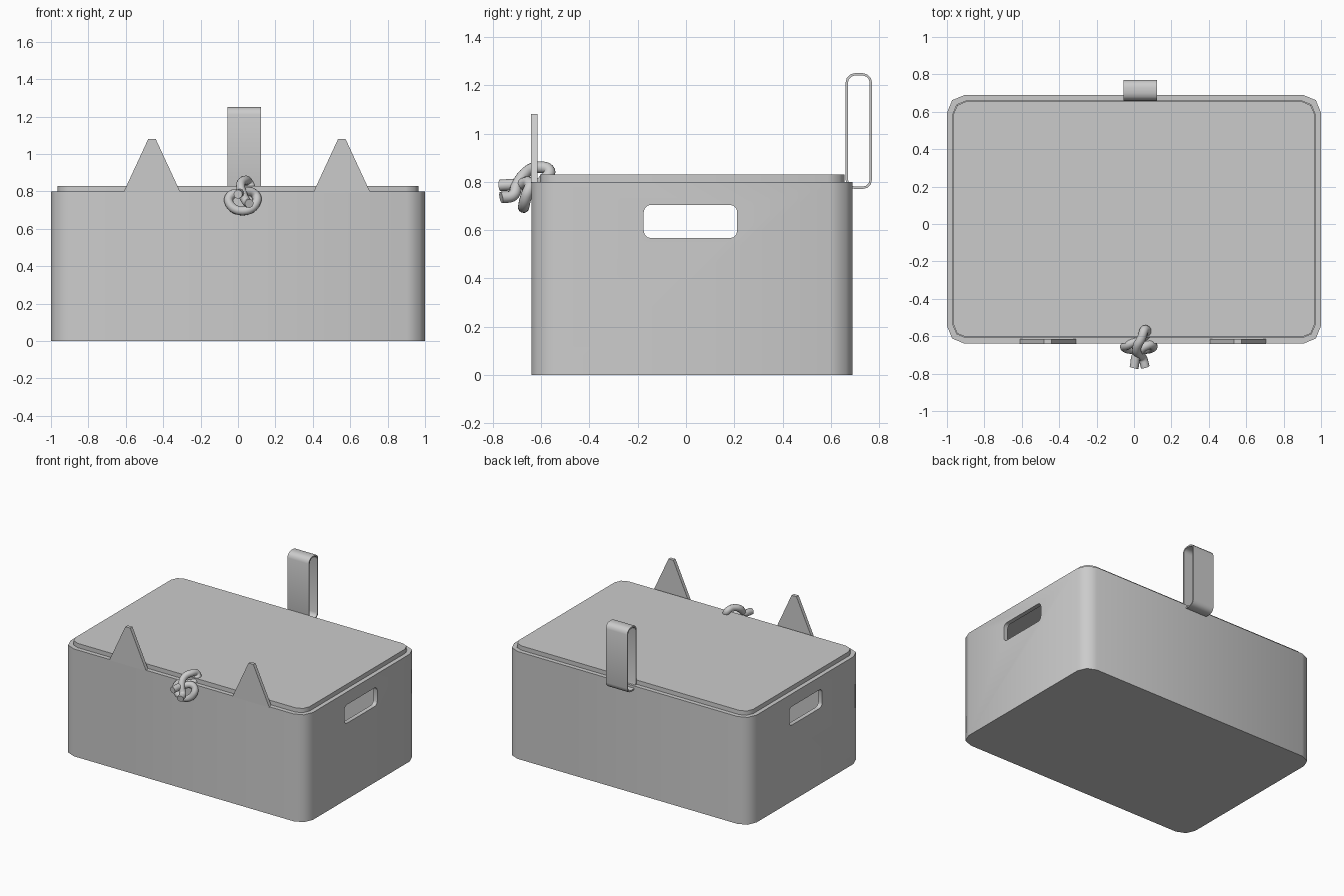
import bpy, bmesh, math

if "Cube" in bpy.data.objects:
    bpy.data.objects.remove(bpy.data.objects["Cube"])


def rounded(x0, x1, y0, y1, r, seg):
    """Rounded rectangle outline as 2D points."""
    pts = []
    for k, (cx, cy) in enumerate([(x1 - r, y1 - r), (x0 + r, y1 - r),
                                  (x0 + r, y0 + r), (x1 - r, y0 + r)]):
        for i in range(seg + 1):
            a = math.pi / 2 * (k + i / seg)
            pts.append((cx + r * math.cos(a), cy + r * math.sin(a)))
    return pts


def flat(pts, z):
    return [(x, y, z) for x, y in pts]


def side(pts, x):
    return [(x, y, z) for y, z in pts]


def smooth(ob, angle=50):
    bpy.ops.object.select_all(action='DESELECT')
    ob.select_set(True)
    bpy.context.view_layer.objects.active = ob
    bpy.ops.object.shade_smooth_by_angle(angle=math.radians(angle))


def loft(name, loops, cyclic=False):
    """Bridge consecutive loops; cap the ends or close the ring."""
    bm = bmesh.new()
    vs = [[bm.verts.new(p) for p in loop] for loop in loops]
    pairs = list(zip(vs, vs[1:]))
    if cyclic:
        pairs.append((vs[-1], vs[0]))
    else:
        bm.faces.new(vs[0])
        bm.faces.new(vs[-1])
    for a, b in pairs:
        n = len(a)
        for i in range(n):
            j = (i + 1) % n
            bm.faces.new((a[i], a[j], b[j], b[i]))
    bmesh.ops.recalc_face_normals(bm, faces=bm.faces)
    me = bpy.data.meshes.new(name)
    bm.to_mesh(me)
    bm.free()
    ob = bpy.data.objects.new(name, me)
    bpy.context.collection.objects.link(ob)
    return ob


# Hollow box with rounded vertical corners
outer = rounded(-1, 1, -0.64, 0.69, 0.095, 2)
inner = rounded(-0.968, 0.968, -0.608, 0.658, 0.07, 2)
box = loft("box", [flat(outer, 0), flat(outer, 0.8), flat(inner, 0.8), flat(inner, 0.03)])

# Hand holes cut through both ends
slot = rounded(-0.175, 0.212, 0.567, 0.705, 0.03, 3)
cutter = loft("hand_hole_cutter", [side(slot, -1.2), side(slot, 1.2)])
mod = box.modifiers.new("hand_holes", 'BOOLEAN')
mod.object = cutter
mod.solver = 'EXACT'
bpy.context.view_layer.objects.active = box
bpy.ops.object.modifier_apply(modifier=mod.name)
bpy.data.objects.remove(cutter)
smooth(box)

# Lid set into the rim
lid_outline = rounded(-0.965, 0.965, -0.605, 0.655, 0.068, 2)
smooth(loft("lid", [flat(lid_outline, 0.79), flat(lid_outline, 0.83)]))

# Pointed ears on the front rim
for name, cx in (("left_ear", -0.46), ("right_ear", 0.555)):
    tri = [(-0.152, 0.795), (0.152, 0.795), (0.02, 1.08), (-0.02, 1.08)]
    loft(name, [[(cx + x, y, z) for x, z in tri] for y in (-0.641, -0.615)])

# Strap loop standing at the back
big = rounded(0.66, 0.77, 0.77, 1.25, 0.04, 3)
small = rounded(0.67, 0.76, 0.78, 1.24, 0.03, 3)
smooth(loft("strap_loop", [side(big, -0.055), side(big, 0.122),
                           side(small, 0.122), side(small, -0.055)], cyclic=True))

# Knotted cord at the front
path = [(0.0, -0.77, 0.785), (0.02, -0.69, 0.79), (0.085, -0.645, 0.79),
        (0.1, -0.66, 0.745), (0.025, -0.672, 0.695), (-0.05, -0.66, 0.745),
        (-0.03, -0.645, 0.785), (0.025, -0.62, 0.785), (0.07, -0.585, 0.81),
        (0.058, -0.565, 0.845), (0.04, -0.61, 0.86), (0.015, -0.66, 0.84),
        (0.025, -0.70, 0.785), (0.045, -0.715, 0.745), (0.06, -0.765, 0.735)]
cu = bpy.data.curves.new("knotted_cord", 'CURVE')
cu.dimensions = '3D'
cu.bevel_depth = 0.024
cu.bevel_resolution = 4
cu.resolution_u = 6
cu.use_fill_caps = True
sp = cu.splines.new('BEZIER')
sp.bezier_points.add(len(path) - 1)
for bp, co in zip(sp.bezier_points, path):
    bp.co = co
    bp.handle_left_type = bp.handle_right_type = 'AUTO'
cord = bpy.data.objects.new("knotted_cord", cu)
bpy.context.collection.objects.link(cord)
bpy.ops.object.select_all(action='DESELECT')
cord.select_set(True)
bpy.context.view_layer.objects.active = cord
bpy.ops.object.convert(target='MESH')
smooth(bpy.context.view_layer.objects.active)
